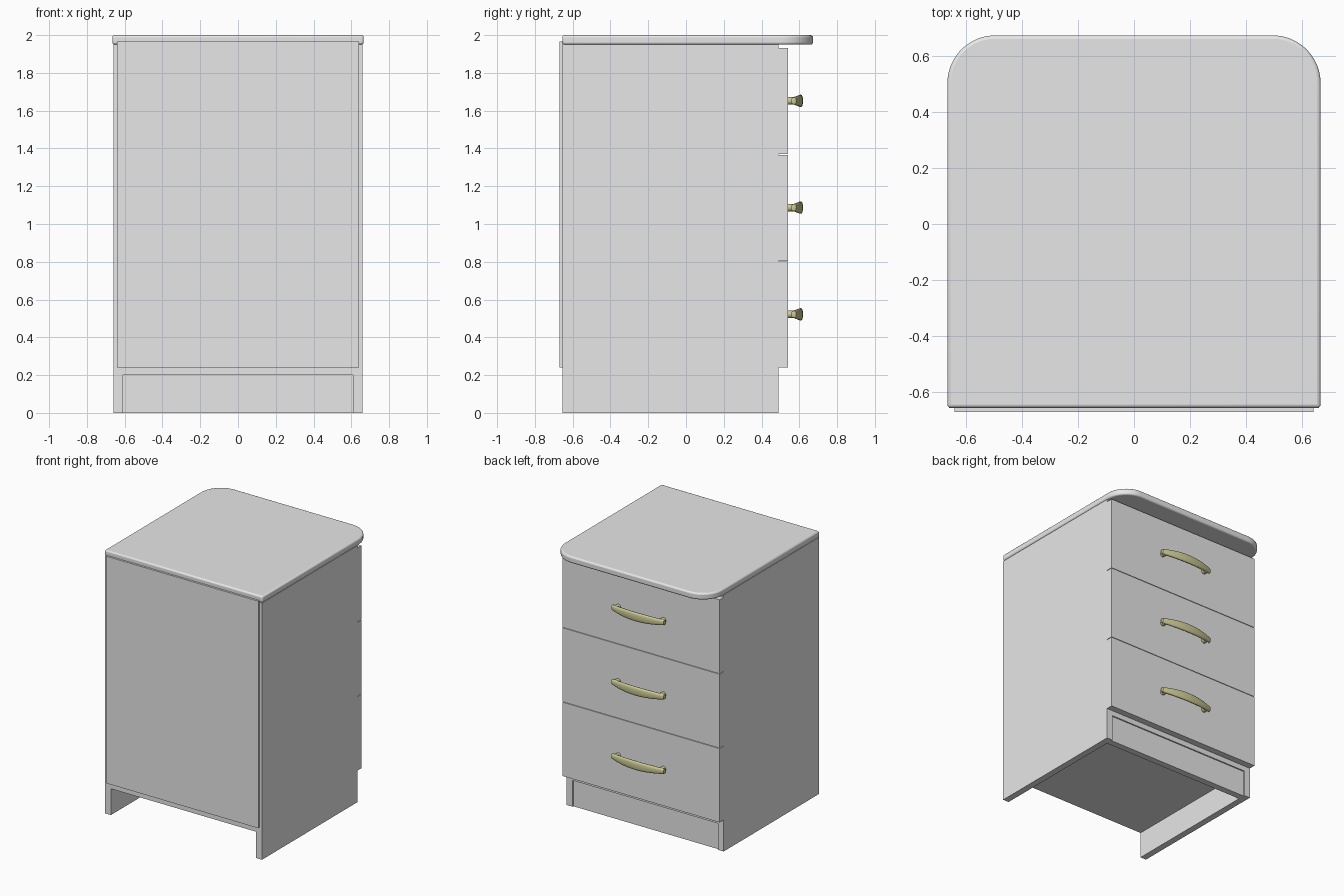
import bpy, bmesh
from math import cos, sin, pi, copysign

old = bpy.data.objects.get("Cube")
if old:
    bpy.data.objects.remove(old, do_unlink=True)


def material(name, rgb):
    m = bpy.data.materials.new(name)
    m.use_nodes = True
    m.diffuse_color = (*rgb, 1)
    m.node_tree.nodes["Principled BSDF"].inputs["Base Color"].default_value = (*rgb, 1)
    return m


GREY = material("light grey board", (0.8, 0.8, 0.8))
BRASS = material("pale brass", (0.6, 0.59, 0.3))


def finish(name, bm, mat, smooth=False):
    bmesh.ops.recalc_face_normals(bm, faces=bm.faces)
    mesh = bpy.data.meshes.new(name)
    bm.to_mesh(mesh)
    bm.free()
    mesh.materials.append(mat)
    ob = bpy.data.objects.new(name, mesh)
    bpy.context.collection.objects.link(ob)
    if smooth:
        bpy.ops.object.select_all(action='DESELECT')
        ob.select_set(True)
        bpy.context.view_layer.objects.active = ob
        bpy.ops.object.shade_smooth_by_angle(angle=0.7)
    return ob


def box(name, x, y, z):
    bm = bmesh.new()
    bmesh.ops.create_cube(bm, size=1)
    for v in bm.verts:
        for i, (lo, hi) in enumerate((x, y, z)):
            v.co[i] = hi if v.co[i] > 0 else lo
    return finish(name, bm, GREY)


W, INNER = 0.66, 0.61
BACK, FRONT = -0.655, 0.49
TOP = 1.95

# Carcass boards
box("left_side", (INNER, W), (BACK, FRONT), (0, TOP))
box("right_side", (-W, -INNER), (BACK, FRONT), (0, TOP))
box("bottom_board", (-INNER, INNER), (BACK, FRONT), (0.2, 0.25))
box("plinth", (-INNER, INNER), (FRONT - 0.06, FRONT - 0.01), (0, 0.2))
box("back_panel", (-0.64, 0.64), (-0.67, BACK), (0.24, 1.965))

# Worktop with two rounded corners and a softened rim
R, HX, TIP = 0.17, 0.665, 0.672
outline = [(-HX, BACK), (HX, BACK)]
for side, start in ((1, 0), (-1, pi / 2)):
    for i in range(13):
        a = start + i / 12 * pi / 2
        outline.append((side * (HX - R) + R * cos(a), TIP - R + R * sin(a)))
bm = bmesh.new()
face = bm.faces.new([bm.verts.new((x, y, TOP)) for x, y in outline])
up = bmesh.ops.extrude_face_region(bm, geom=[face])["geom"]
for v in up:
    if isinstance(v, bmesh.types.BMVert):
        v.co.z = 2
top = finish("worktop", bm, GREY, True)
rim = top.modifiers.new("rim", 'BEVEL')
rim.width, rim.segments, rim.limit_method = 0.012, 3, 'ANGLE'


def handle(name, z):
    """Bowed bar, widest in the middle, on two short posts."""
    bm = bmesh.new()
    rings, sides = [], 16
    for i in range(21):
        u = -cos(pi * i / 20)
        bow = 1 - u * u
        tip = 0.45 if i in (0, 20) else 1
        ring = []
        for k in range(sides):
            a = 2 * pi * k / sides
            c, s = (copysign(abs(f) ** 0.75, f) for f in (cos(a), sin(a)))
            ring.append(bm.verts.new((0.222 * u, 0.57 + 0.036 * bow + 0.013 * tip * c,
                                      z + (0.018 + 0.015 * bow) * tip * s)))
        rings.append(ring)
    for a, b in zip(rings, rings[1:]):
        for k in range(sides):
            n = (k + 1) % sides
            bm.faces.new((a[k], a[n], b[n], b[k]))
    bm.faces.new(rings[0])
    bm.faces.new(rings[-1])
    for px in (-0.19, 0.19):
        post = bmesh.ops.create_cone(bm, cap_ends=True, segments=16,
                                     radius1=0.02, radius2=0.02, depth=0.04)["verts"]
        for v in post:
            x, y, h = v.co
            v.co = (px + x, 0.558 + h, z + y)
    finish(name, bm, BRASS, True)


# Three drawer fronts, each with a handle
PITCH, GAP = 0.565, 0.004
for i, level in enumerate(("lower", "middle", "upper")):
    z0 = 0.24 + i * PITCH
    box(level + "_drawer_front", (-W, W), (FRONT, 0.54), (z0, z0 + PITCH - GAP))
    handle(level + "_drawer_handle", z0 + 0.282)
